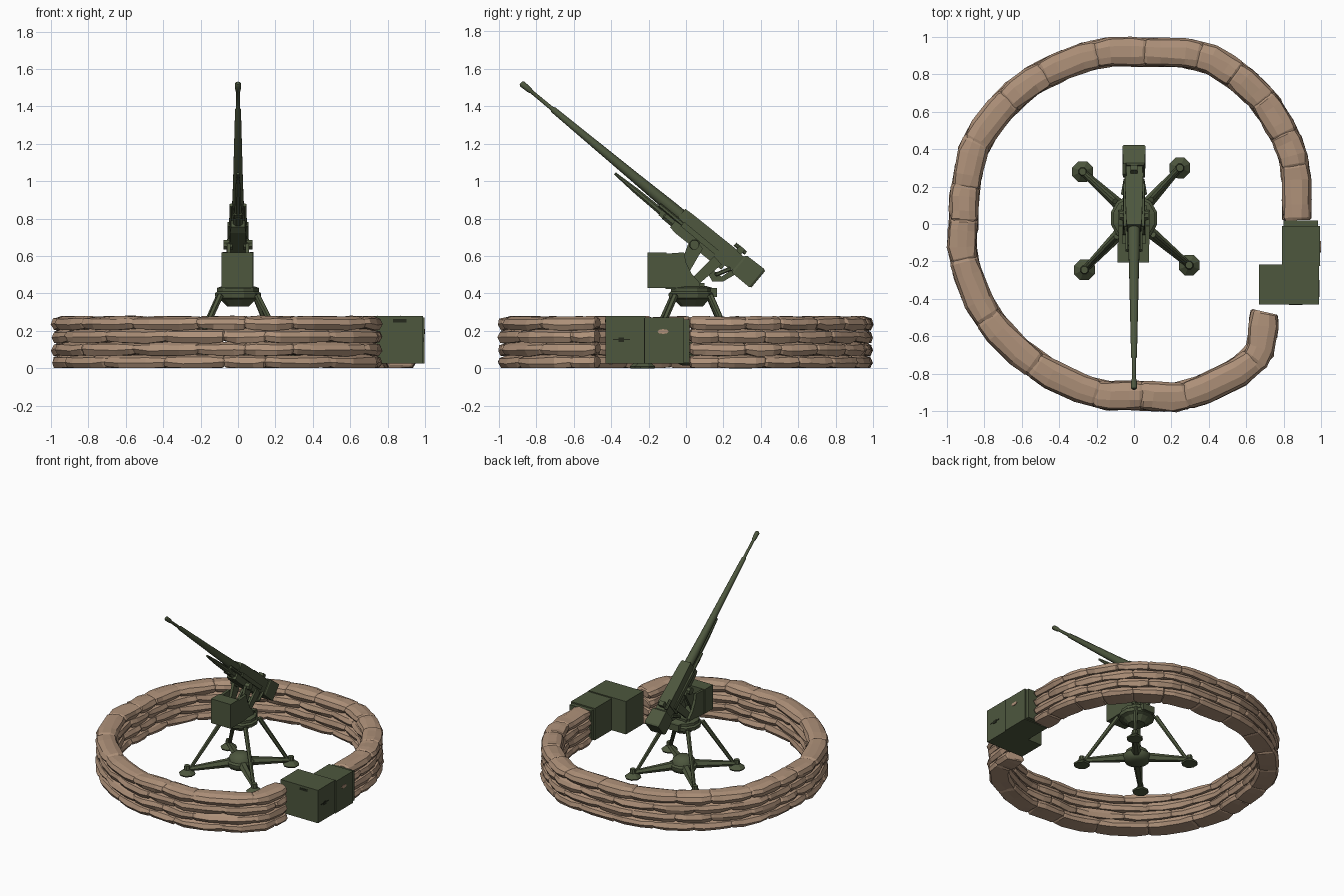
import bpy, bmesh, math, random
from mathutils import Vector as V

if "Cube" in bpy.data.objects:
    bpy.data.objects.remove(bpy.data.objects["Cube"])

random.seed(4)

def mat(name, c):
    m = bpy.data.materials.new(name)
    m.diffuse_color = (*c, 1)
    m.use_nodes = True
    m.node_tree.nodes["Principled BSDF"].inputs["Base Color"].default_value = m.diffuse_color
    return m

GREEN = mat("olive green", (0.075, 0.095, 0.048))
TAN = mat("sandbag tan", (0.42, 0.28, 0.19))
DARK = mat("dark slot", (0.018, 0.022, 0.012))

def shell(bm, rings):
    """Skin a list of equal-length point rings and cap both ends."""
    rs = [[bm.verts.new(p) for p in r] for r in rings]
    n = len(rs[0])
    fs = [bm.faces.new((a[i], a[(i + 1) % n], b[(i + 1) % n], b[i]))
          for a, b in zip(rs, rs[1:]) for i in range(n)]
    fs += [bm.faces.new(rs[0][::-1]), bm.faces.new(rs[-1])]
    bmesh.ops.recalc_face_normals(bm, faces=fs)

def obj(name, shells, m=GREEN, smooth=False):
    bm = bmesh.new()
    for s in shells:
        shell(bm, s)
    me = bpy.data.meshes.new(name)
    bm.to_mesh(me)
    bm.free()
    me.materials.append(m)
    o = bpy.data.objects.new(name, me)
    bpy.context.collection.objects.link(o)
    if smooth:
        for p in me.polygons:
            p.use_smooth = True
        me.set_sharp_from_angle(angle=math.radians(40))
    return o

def tube(stations, n=8, side=V((1, 0, 0))):
    """Rings along (point, radius) stations."""
    pts = [V(p) for p, r in stations]
    d = (pts[-1] - pts[0]).normalized()
    a = (side - d * side.dot(d)).normalized()
    b = d.cross(a)
    return [[p + r * (a * math.cos(t) + b * math.sin(t))
             for t in [2 * math.pi * (k + .5) / n for k in range(n)]]
            for p, (_, r) in zip(pts, stations)]

def box(x0, x1, y0, y1, z0, z1):
    return [[(x0, y0, z), (x1, y0, z), (x1, y1, z), (x0, y1, z)] for z in (z0, z1)]

def plate(x0, x1, prof):
    """Side profile (y, z) extruded along x."""
    return [[(x, y, z) for y, z in prof] for x in (x0, x1)]

def turned(prof, n, cy=0.03):
    """Stack of (radius, z) rings about the mount axis."""
    return [[(r * math.cos(2 * math.pi * (k + .5) / n), cy + r * math.sin(2 * math.pi * (k + .5) / n), z)
             for k in range(n)] for r, z in prof]

# ---- sandbag wall: open ring, four staggered courses ----
PATH = [V((x, y, 0)) for x, y in [
    (.70, -.47), (.64, -.73), (.28, -.915), (.04, -.915), (-.2, -.905), (-.53, -.75), (-.78, -.5),
    (-.91, -.19), (-.91, .02), (-.90, .2), (-.84, .44), (-.67, .66), (-.48, .80), (-.2, .91),
    (.06, .92), (.35, .90), (.54, .80), (.69, .66), (.80, .48), (.86, .31), (.87, .02)]]
N = len(PATH) - 1

def at(s):
    """Smooth path position and sideways direction."""
    s = max(0, min(N, s))
    i = min(int(s), N - 1)
    t = s - i
    p1, p2 = PATH[i], PATH[i + 1]
    p0 = PATH[i - 1] if i else 2 * p1 - p2
    p3 = PATH[i + 2] if i + 2 <= N else 2 * p2 - p1
    m1, m2 = (p2 - p0) / 2, (p3 - p1) / 2
    p = (2*t**3 - 3*t**2 + 1)*p1 + (t**3 - 2*t**2 + t)*m1 + (3*t**2 - 2*t**3)*p2 + (t**3 - t**2)*m2
    d = ((6*t*t - 6*t)*(p1 - p2) + (3*t*t - 4*t + 1)*m1 + (3*t*t - 2*t)*m2).normalized()
    return p, V((d.y, -d.x, 0))

SECTION = [(-.8, -1), (0, -1), (.8, -1), (1, -.2), (.84, .62), (.35, 1), (-.35, 1), (-.84, .62), (-1, -.2)]

def bag(s0, s1, zc):
    rings = []
    for t, w, h in ((-.04, .80, .62), (.04, .93, .9), (.28, 1, 1.02), (.72, 1, 1.0), (.95, .95, .88), (1.04, .84, .6)):
        p, side = at(s0 + (s1 - s0) * t)
        ring = []
        for a, b in SECTION:
            j = random.uniform(-.005, .005)
            z = zc + b * .036 * h + random.uniform(-.004, .004) - .004 * math.sin(math.pi * t)
            ring.append(p + side * (a * .078 * w + j) + V((0, 0, min(.283, max(.002, z)))))
        rings.append(ring)
    return rings

for k, word in enumerate(("bottom", "lower", "upper", "top")):
    cuts = list(range(N + 1)) if k % 2 else [0] + [i + .5 for i in range(N)] + [N]
    obj(f"sandbag_course_{word}", [bag(a, b, .037 + .069 * k) for a, b in zip(cuts, cuts[1:])], TAN)

# ---- ammunition crates closing the gap ----
obj("rear_crate", [box(.79, .995, -.225, -.01, .025, .272), box(.80, .985, -.01, .02, .03, .262)])
obj("front_crate", [box(.668, .988, -.43, -.217, .025, .28)])
obj("crate_lid_seams", [box(.989, .997, -.223, -.219, .025, .27), box(.985, .991, -.39, -.30, .152, .158),
                        box(.985, .991, -.36, -.33, .14, .165), box(.83, .90, -.433, -.428, .245, .262)], DARK)
obj("crate_label_plate", [[[(x, -.122 + .03 * math.cos(a), .197 + .013 * math.sin(a))
                            for a in [i * math.pi / 4 for i in range(8)]] for x in (.99, .999)]], TAN)

# ---- mount: ground hub, four arms, pads and struts ----
C = V((0, .03, 0))
obj("ground_hub", [turned([(.05, .015), (.085, .03), (.1, .055), (.1, .075), (.085, .085),
                           (.078, .11), (.045, .135), (.02, .14)], 12)], smooth=True)
arms, struts, pads = [], [], []
for fx, fy in ((-.275, .28), (.245, .30), (-.265, -.245), (.295, -.22)):
    f = V((fx, fy, 0))
    d = (f - C).normalized()
    arms.append(tube([(C + d * .06 + V((0, 0, .065)), .034), (f + V((0, 0, .04)), .017)], 6, V((0, 0, 1))))
    struts.append(tube([(f - d * .02 + V((0, 0, .04)), .013), (C + d * .135 + V((0, 0, .39)), .017)], 6, V((d.y, -d.x, 0))))
    pads.append([[f + V((r * math.cos(a), r * math.sin(a), z)) for a in [math.pi * i / 4 + .39 for i in range(8)]]
                 for r, z in ((.055, 0), (.06, .01), (.038, .028), (.024, .04), (.02, .07))])
obj("ground_arms", arms)
obj("mount_struts", struts)
obj("foot_pads", pads)
obj("turntable", [turned([(.06, .33), (.095, .365), (.125, .375), (.128, .4), (.115, .41), (.115, .43), (.08, .44)], 12),
                  box(-.05, .05, .13, .165, .38, .43)])

# ---- front box and carriage cheeks ----
obj("front_box", [box(-.088, .08, -.205, -.105, .43, .618)])
cheek = [(-.11, .612), (-.01, .62), (0, .565), (.03, .505), (.075, .455), (.075, .43), (-.11, .43)]
front_arm = [(-.06, .47), (-.02, .45), (.09, .64), (.05, .69), (.01, .66)]
rear_arm = [(.0, .45), (.05, .435), (.19, .555), (.15, .60)]
cheeks, carriers = [], []
for s in (-1, 1):
    cheeks.append(plate(s * .062, s * .082, cheek))
    carriers += [plate(s * .04, s * .06, front_arm), plate(s * .042, s * .058, rear_arm)]
    carriers.append(tube([((s * .03, .045, .66), .03), ((s * .078, .045, .66), .026)], 8, V((0, 0, 1))))
obj("carriage_cheeks", cheeks)
obj("gun_carriers", carriers)
obj("carriage_floor", [box(-.07, .07, -.11, .1, .425, .455)])

# ---- gun, built along its elevated axis: u toward the muzzle, v upward ----
O, U, W = V((0, .385, .475)), V((0, -.770, .638)), V((0, .638, .770))

def g(x, u, v):
    return O + V((x, 0, 0)) + U * u + W * v

def gbox(*st):
    """Tapered box through stations (u, half width, v low, v high)."""
    return [[g(-w, u, a), g(w, u, a), g(w, u, b), g(-w, u, b)] for u, w, a, b in st]

def gtube(v, *st, x=0, n=8):
    return tube([(g(x, u, v), r) for u, r in st], n)

obj("receiver", [gbox((.185, .05, -.085, .05), (.50, .042, -.092, .045), (.54, .038, -.085, .042)),
                 gbox((.12, .046, -.045, .045), (.2, .046, -.06, .045))])
obj("breech_block", [gbox((0, .055, -.055, .058), (.012, .062, -.062, .064), (.125, .058, -.062, .06),
                          (.135, .052, -.052, .052))])
obj("receiver_side_rails", [[[g(s * x, u, v) for x, v in ((.035, -.045), (.056, -.045), (.056, -.015), (.035, -.015))]
                             for u in (.2, .50)] for s in (-1, 1)])
obj("sight_lug", [gbox((.155, .02, .03, .078), (.19, .02, .03, .078)),
                  gtube(.066, (.14, .012), (.215, .012), x=-.05)])
obj("control_handles", [tube([(g(s * .045, .15, -.05), .012), (g(s * .06, .19, -.125), .011)], 6) for s in (-1, 1)]
    + [tube([(g(-.06, .19, -.12), .012), (g(.06, .19, -.12), .012)], 6, V((0, 0, 1))),
       plate(-.014, .014, [(.12, .50), (.14, .465), (.20, .465), (.26, .50), (.25, .53), (.19, .49), (.15, .52)])])
obj("barrel", [gtube(0, (.52, .034), (.62, .033), (.80, .028), (1.42, .0165), (1.43, .011), (1.57, .010),
                     (1.585, .015), (1.635, .017), (1.645, .010), n=10)], smooth=True)
obj("recoil_tube", [gtube(-.052, (.52, .028), (.60, .028), (.61, .020), (.80, .017), (.95, .008)),
                    gbox((.60, .022, -.075, .01), (.63, .022, -.075, .01))])
obj("recoil_side_rods", [gtube(-.03, (.50, .013), (.66, .011), x=s * .036, n=6) for s in (-1, 1)])
